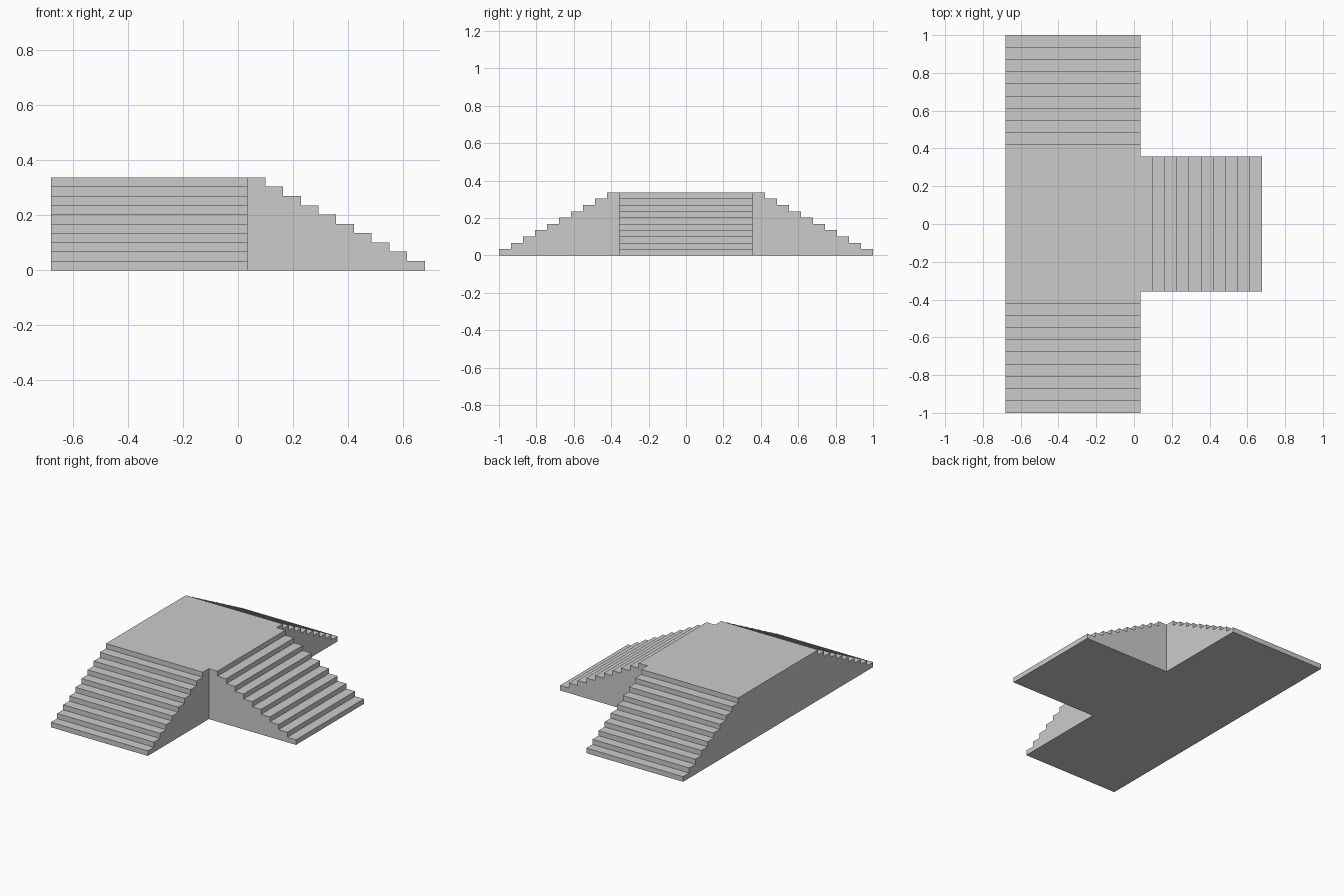
import bpy, bmesh
from mathutils import Vector

if "Cube" in bpy.data.objects:
    bpy.data.objects.remove(bpy.data.objects["Cube"])

STEPS = 10
HEIGHT = 0.337
RISE = HEIGHT / STEPS
HALF = 0.357            # half width of the platform and of each flight
RUN = (1.0 - HALF) / STEPS
X0, X1 = -0.679, 0.035  # platform extent in x


def stair_side(start):
    """Stepped outline (distance, height) from the top tread down to the floor."""
    pts = []
    for i in range(STEPS):
        z = HEIGHT - i * RISE
        d = start + (i + 1) * RUN
        pts += [(d, z), (d, z - RISE)]
    pts[-1] = (pts[-1][0], 0.0)
    # treads share their back corner with the riser above
    return pts


def extrude_profile(name, verts, offset):
    bm = bmesh.new()
    face = bm.faces.new([bm.verts.new(v) for v in verts])
    new = bmesh.ops.extrude_face_region(bm, geom=[face])["geom"]
    bmesh.ops.translate(bm, vec=Vector(offset),
                        verts=[g for g in new if isinstance(g, bmesh.types.BMVert)])
    bmesh.ops.recalc_face_normals(bm, faces=bm.faces)
    mesh = bpy.data.meshes.new(name)
    bm.to_mesh(mesh)
    bm.free()
    obj = bpy.data.objects.new(name, mesh)
    bpy.context.collection.objects.link(obj)
    return obj


# platform with a flight at the front and a mirrored one at the back
side = stair_side(HALF)
outline = side + [(-d, z) for d, z in reversed(side)]
stairs = extrude_profile("three_way_stairs", [(X0, y, z) for y, z in outline],
                         (X1 - X0, 0, 0))

# side flight, running into the platform so the two can be fused
INNER = X1 - 0.2
flight = [(INNER, 0.0), (INNER, HEIGHT)] + stair_side(X1)
side_flight = extrude_profile("side_flight", [(x, -HALF, z) for x, z in flight],
                              (0, 2 * HALF, 0))
side_flight.hide_render = True
side_flight.hide_set(True)

# fuse into one solid without inner walls
fuse = stairs.modifiers.new("fuse_side_flight", 'BOOLEAN')
fuse.operation = 'UNION'
fuse.solver = 'EXACT'
fuse.object = side_flight
bpy.context.view_layer.objects.active = stairs
stairs.select_set(True)
bpy.ops.object.modifier_apply(modifier=fuse.name)
bpy.data.objects.remove(side_flight)
